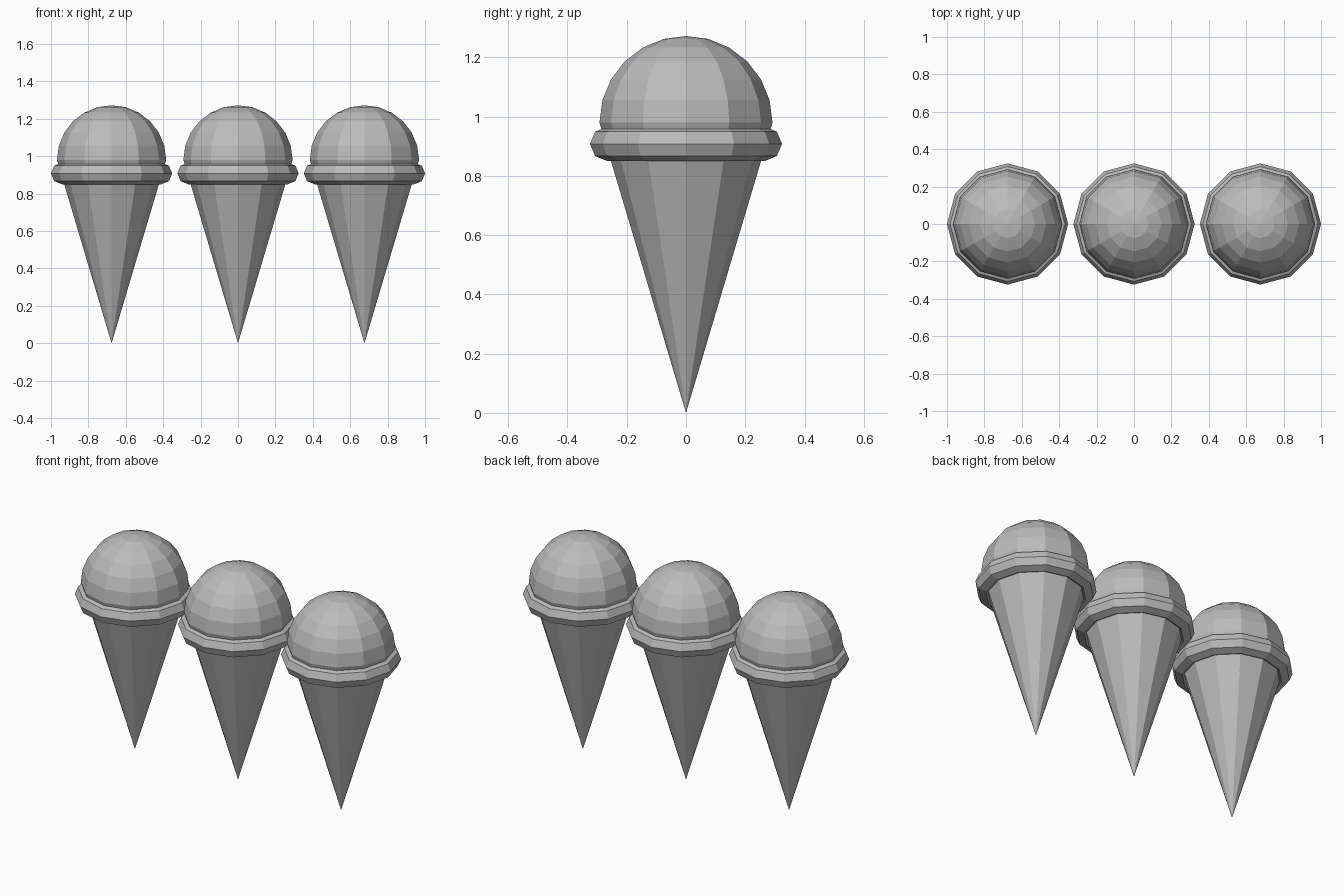
import bpy
import bmesh
from math import sin, cos, pi
from mathutils import Matrix, Vector

cube = bpy.data.objects.get("Cube")
if cube:
    bpy.data.objects.remove(cube, do_unlink=True)

SIDES = 12
SPACING = 0.676
RADIUS = 0.292      # scoop and cone rim
RIM_Z = 0.98
RING_R, RING_TUBE, RING_Z = 0.266, 0.058, 0.908

grey = bpy.data.materials.new("plain grey")
grey.use_nodes = True
grey.diffuse_color = (0.5, 0.5, 0.5, 1)
grey.node_tree.nodes["Principled BSDF"].inputs["Base Color"].default_value = grey.diffuse_color


def lathe(name, profile, x):
    """Spin a (radius, height) profile around z, flat shaded."""
    bm = bmesh.new()
    verts = [bm.verts.new((r, 0, z)) for r, z in profile]
    edges = [bm.edges.new(pair) for pair in zip(verts, verts[1:])]
    bmesh.ops.spin(bm, geom=verts + edges, cent=(0, 0, 0), axis=(0, 0, 1),
                   angle=2 * pi, steps=SIDES, use_duplicate=False)
    bmesh.ops.remove_doubles(bm, verts=bm.verts, dist=0.0005)
    bmesh.ops.recalc_face_normals(bm, faces=bm.faces)
    mesh = bpy.data.meshes.new(name)
    bm.to_mesh(mesh)
    bm.free()
    mesh.materials.append(grey)
    obj = bpy.data.objects.new(name, mesh)
    obj.location.x = x
    bpy.context.collection.objects.link(obj)
    return obj


# Quarter circle for the scoop, octagon for the ring, slanted line for the cone
dome = [(RADIUS * cos(i * pi / 12), RIM_Z + RADIUS * sin(i * pi / 12)) for i in range(7)]
scoop_profile = [(0, RIM_Z)] + dome
ring_profile = [(RING_R + RING_TUBE * cos(i * pi / 4), RING_Z + RING_TUBE * sin(i * pi / 4))
                for i in range(9)]
cone_profile = [(0, 0), (RADIUS, RIM_Z)]

for side, x in (("right", -SPACING), ("middle", 0), ("left", SPACING)):
    lathe(side + "_cone", cone_profile, x)
    lathe(side + "_ring", ring_profile, x)
    lathe(side + "_scoop", scoop_profile, x)
